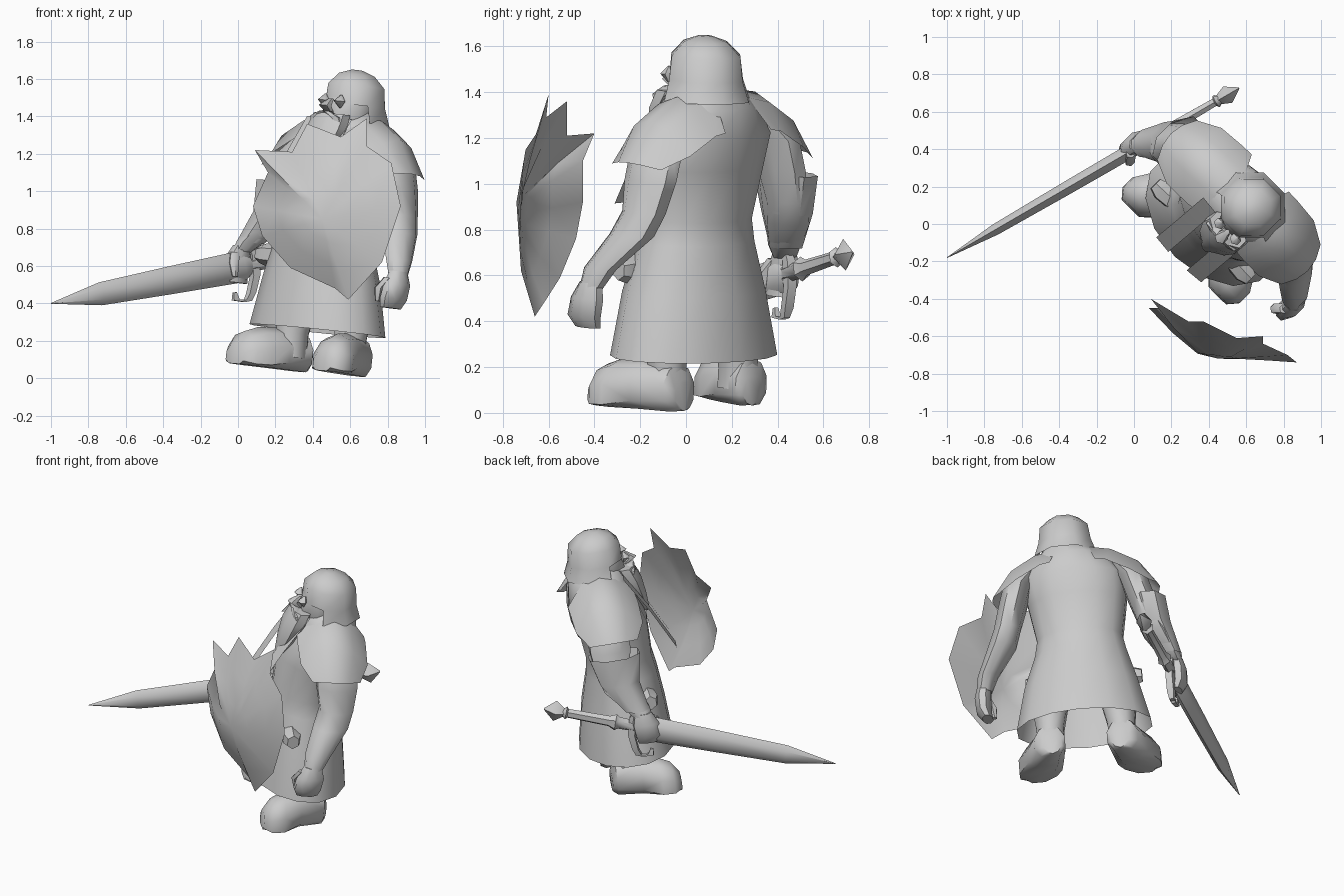
import bpy
import bmesh
from math import cos, sin, pi, radians
from mathutils import Matrix, Vector

if "Cube" in bpy.data.objects:
    bpy.data.objects.remove(bpy.data.objects["Cube"])

grey = bpy.data.materials.new("plain grey")
grey.use_nodes = True
tone = (0.6, 0.6, 0.6, 1)
grey.diffuse_color = tone
grey.node_tree.nodes["Principled BSDF"].inputs["Base Color"].default_value = tone

# The figure is turned towards the front right corner and leans back a little
BODY = (Matrix.Translation((0.355, -0.005, 0.04)) @ Matrix.Rotation(0.11, 4, 'Y')
        @ Matrix.Rotation(-0.03, 4, 'X') @ Matrix.Rotation(radians(-45), 4, 'Z'))
HEAD = BODY @ Matrix.Translation((0.045, -0.05, 0))
WORLD = Matrix.Identity(4)

# Sword frame: x runs from tip to pommel, z is up across the blade
tip = Vector((-1, -0.18, 0.4))
along = Vector((1.55, 0.9, 0.3)).normalized()
across = (Vector((0, 0, 1)) - along * along.z).normalized()
SWORD = Matrix((along, across.cross(along), across)).transposed().to_4x4()
SWORD.translation = tip
made = []


def mesh(name, verts, faces, frame=BODY):
    me = bpy.data.meshes.new(name)
    me.from_pydata([frame @ Vector(v) for v in verts], [], faces)
    bm = bmesh.new()
    bm.from_mesh(me)
    bmesh.ops.recalc_face_normals(bm, faces=bm.faces)
    bm.to_mesh(me)
    bm.free()
    me.materials.append(grey)
    ob = bpy.data.objects.new(name, me)
    bpy.context.collection.objects.link(ob)
    made.append(ob)


def loft(name, rings, n=8, axis='z', frame=BODY, side=1, caps=(True, True),
         floor=None, turn=0.5, skip=None):
    """Skin elliptical rings (x, y, z, radius a, radius b) across an axis."""
    verts, faces = [], []
    for x, y, z, a, b in rings:
        for i in range(n):
            t = 2 * pi * (i + turn) / n
            c, s = a * cos(t), b * sin(t)
            p = {'z': (x + c, y + s, z), 'y': (x + c, y, z + s),
                 'x': (x, y + c, z + s)}[axis]
            low = p[2] if floor is None else max(p[2], floor)
            verts.append((p[0] * side, p[1], low))
    for r in range(len(rings) - 1):
        for i in range(n):
            j = (i + 1) % n
            if skip and skip(r, 2 * pi * (i + 0.5 + turn) / n):
                continue
            faces.append((r * n + i, r * n + j, (r + 1) * n + j, (r + 1) * n + i))
    if caps[0]:
        faces.append(tuple(range(n)))
    if caps[1]:
        faces.append(tuple(range((len(rings) - 1) * n, len(rings) * n)))
    mesh(name, verts, faces, frame)


def grid(name, rows, frame=BODY, side=1):
    """Open sheet through equal rows of points."""
    m = len(rows[0])
    verts = [(p[0] * side, p[1], p[2]) for row in rows for p in row]
    faces = [(r * m + i, r * m + i + 1, (r + 1) * m + i + 1, (r + 1) * m + i)
             for r in range(len(rows) - 1) for i in range(m - 1)]
    mesh(name, verts, faces, frame)


# Tunic with flared, open skirt
loft("tunic", [(.01, .055, .22, .425, .295), (.01, .045, .5, .36, .26),
               (0, .035, .72, .29, .22), (0, .04, .82, .27, .205), (0, .06, 1.05, .31, .22),
               (.01, .1, 1.2, .33, .21), (.02, .12, 1.32, .24, .18),
               (.04, .12, 1.42, .12, .13)], 14, caps=(False, True))

# Head, face and open-fronted helmet
loft("head", [(0, .14, 1.27, .11, .12), (0, .13, 1.36, .135, .15),
              (0, .14, 1.46, .14, .15), (0, .16, 1.54, .13, .13)], frame=HEAD)
loft("helmet", [(0, .175, 1.35, .205, .195), (0, .165, 1.44, .175, .172),
                (0, .16, 1.545, .16, .165), (0, .155, 1.605, .1, .105),
                (0, .15, 1.63, .03, .03)], 8, frame=HEAD, caps=(False, True),
     skip=lambda r, t: r == 0 and sin(t) < -0.55)
loft("nose", [(0, -.02, 1.46, .015, .015), (0, -.06, 1.42, .035, .035),
              (0, -.02, 1.385, .025, .02)], 6, frame=HEAD)
loft("beard", [(0, .0, 1.38, .12, .07), (0, -.03, 1.3, .13, .08),
               (0, -.07, 1.18, .1, .06), (0, -.11, 1.06, .03, .03)], frame=HEAD)

for side, word in ((1, "left"), (-1, "right")):
    # Face details
    loft(word + "_eye", [(.06, -.005, 1.485, .005, .005), (.06, -.015, 1.45, .033, .03),
                         (.06, -.005, 1.415, .005, .005)], 6, frame=HEAD, side=side)
    loft(word + "_moustache", [(.01, -.05, 1.39, .03, .025), (.07, -.045, 1.36, .04, .025),
                               (.11, -.03, 1.3, .01, .01)], 6, frame=HEAD, side=side)
    # Long flat beard strand hanging clear of the chest
    grid(word + "_strand", [[(.07, y, z), (.17, y + .01, z)] for y, z in
                            ((-.03, 1.36), (-.17, 1.13), (-.31, .86))], side=side)

    # Draped shoulder plate, sharp at its rear corner
    rows = []
    for x, z, half, drop in ((.11, 1.39, .2, .1), (.25, 1.37, .215, .15),
                             (.4, 1.28, .21, .14), (.52, 1.1, .15, .02)):
        rows.append([(x - .05 * k * k, .125 + half * k, z - drop * k * k)
                     for k in (-1, -.5, 0, .5, 1)])
    rows[0][-1] = (.14, .34, 1.23)
    grid(word + "_shoulder_plate", rows, side=side)

    # Arm and hand; the right hand is raised to the sword grip
    up = 0.07 if side < 0 else 0
    out = 0.035 if side > 0 else 0
    loft(word + "_arm", [(.28, .13, 1.26, .06, .08), (.36, .14, 1.16, .09, .135),
                         (.4, .145, 1.02, .09, .135), (.44, .15, .88, .085, .11),
                         (.48, .12, .78, .09, .11), (.55 + out, .035, .63 + up / 2, .065, .08),
                         (.58 + out, .01, .54 + up, .05, .055)], side=side)
    loft(word + "_hand", [(.58 + out, .01, .57 + up, .045, .055),
                          (.59 + out, .0, .5 + up, .055, .085),
                          (.59 + out, -.015, .42 + up, .05, .09),
                          (.57 + out, -.01, .37 + up, .035, .07)], side=side)
    loft(word + "_thumb", [(.57 + out, -.05, .53 + up, .025, .03),
                           (.54 + out, -.08, .47 + up, .028, .03),
                           (.53 + out, -.07, .4 + up, .015, .018)], 6, side=side)

    # Leg and splayed boot
    loft(word + "_leg", [(.22, .1, .07, .09, .1), (.22, .1, .2, .09, .095),
                         (.21, .1, .42, .13, .13)], side=side)
    loft(word + "_boot", [(.21, .205, .07, .06, .07), (.225, .18, .085, .1, .12),
                          (.26, .03, .08, .115, .14), (.305, -.08, .06, .14, .15),
                          (.325, -.155, .05, .12, .13), (.33, -.205, .04, .07, .07)],
         10, 'y', side=side, floor=0)

    # Belt pouch on the front of the hip
    loft(word + "_pouch", [(.18, -.07, .6, .05, .07), (.31, -.075, .6, .06, .06),
                           (.36, -.075, .6, .04, .045)], 6, 'x', side=side)

# Wide flared cuff on the sword arm
loft("arm_cuff", [(.45, .13, 1.0, .11, .17), (.475, .12, .83, .105, .13),
                  (.555, .04, .66, .07, .08)], 8, side=-1, caps=(False, False))

# Sword: blade, hooked guard, grip and pommel
loft("blade", [(0, 0, 0, .002, .002), (.31, 0, 0, .035, .062), (.75, 0, 0, .042, .075),
               (1.2, 0, 0, .045, .085), (1.25, 0, 0, .03, .05)], 6, 'x', SWORD)
loft("guard", [(1.13, 0, -.13, .012, .012), (1.13, 0, -.17, .025, .02),
               (1.2, 0, -.19, .03, .02), (1.23, 0, -.15, .028, .03), (1.27, 0, -.06, .03, .03),
               (1.28, 0, .05, .03, .03), (1.25, 0, .14, .015, .015)], 4, 'z', SWORD)
loft("grip", [(1.22, 0, 0, .03, .035), (1.36, 0, 0, .03, .04), (1.38, 0, 0, .045, .055),
              (1.42, 0, 0, .03, .035), (1.68, 0, 0, .025, .03), (1.69, 0, 0, .04, .045),
              (1.71, 0, 0, .025, .025)], 6, 'x', SWORD)
loft("pommel", [(1.7, 0, 0, .025, .025), (1.76, 0, 0, .05, .07),
                (1.83, 0, 0, .005, .005)], 4, 'x', SWORD, turn=0)

# Ragged, bulging shield floating ahead of the body
rim = [(.09, -.4, 1.22), (.29, -.52, 1.21), (.37, -.52, 1.36), (.55, -.61, 1.29),
       (.69, -.6, 1.39), (.69, -.64, 1.24), (.82, -.7, 1.15), (.87, -.74, .92),
       (.77, -.72, .62), (.59, -.66, .42), (.52, -.62, .48), (.28, -.55, .59),
       (.13, -.48, .76), (.08, -.45, .92), (.16, -.45, 1.1)]
n = len(rim)
centre = Vector((.45, -.72, .85))
verts = []
for shrink, swell in ((0, 0), (.35, .5), (.7, .9)):
    for x, y, z in rim:
        verts.append((x + (centre.x - x) * shrink, y + (centre.y - y) * swell,
                      z + (centre.z - z) * shrink))
verts.append(centre)
faces = [(r * n + i, r * n + (i + 1) % n, (r + 1) * n + (i + 1) % n, (r + 1) * n + i)
         for r in range(2) for i in range(n)]
faces += [(2 * n + i, 2 * n + (i + 1) % n, 3 * n) for i in range(n)]
mesh("shield", verts, faces, WORLD)

# Soft shading with crisp creases
bpy.ops.object.select_all(action='DESELECT')
for ob in made:
    ob.select_set(True)
bpy.context.view_layer.objects.active = made[0]
bpy.ops.object.shade_smooth_by_angle(angle=radians(50))
